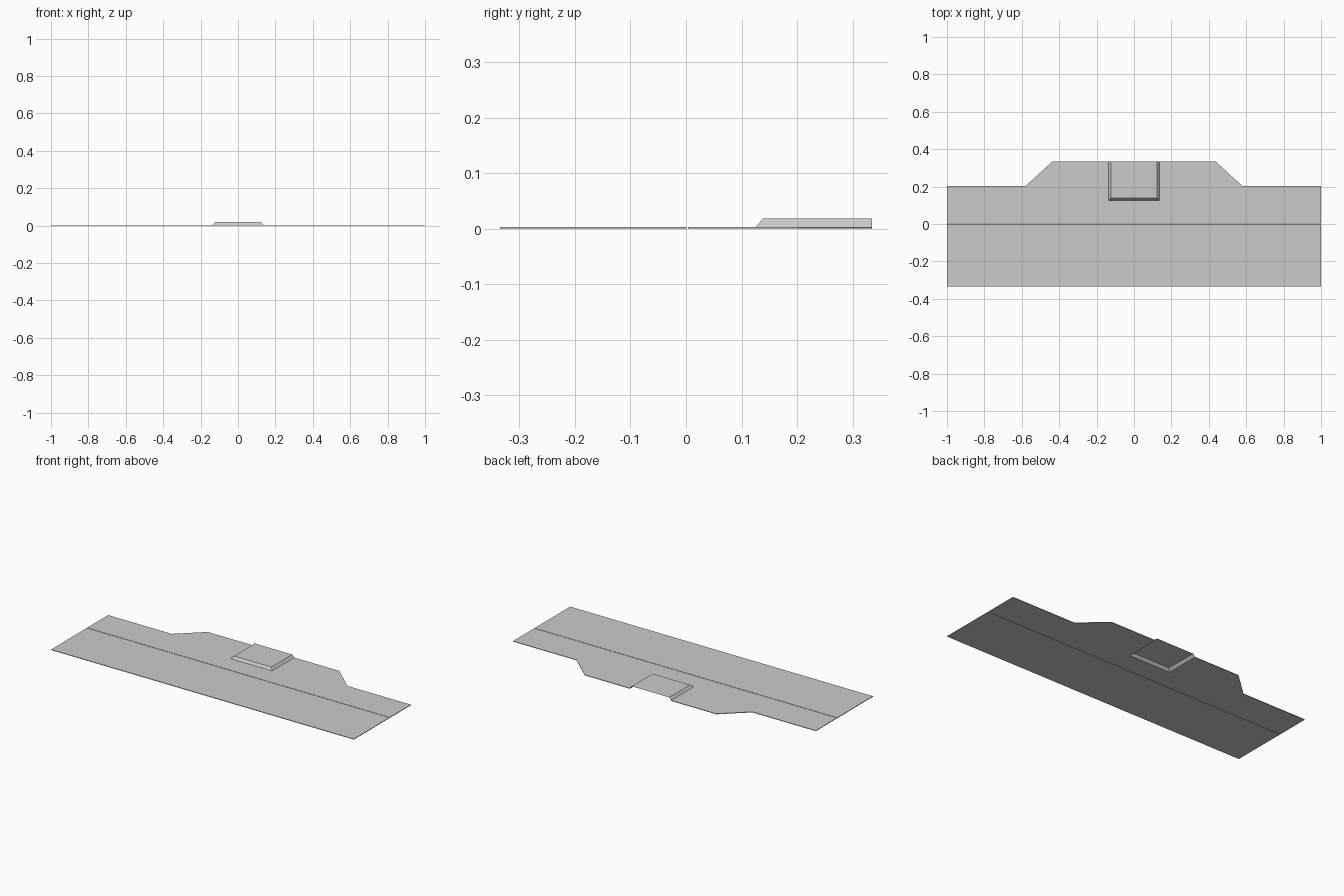
import bpy
import bmesh

if "Cube" in bpy.data.objects:
    bpy.data.objects.remove(bpy.data.objects["Cube"])

THICK = 0.0035   # thickness of the flat plates
TOP = 0.018      # height of the raised cover


def plate(name, outline):
    """Thin flat slab from a plan outline."""
    bm = bmesh.new()
    face = bm.faces.new([bm.verts.new((x, y, 0)) for x, y in outline])
    ret = bmesh.ops.extrude_face_region(bm, geom=[face])
    moved = [v for v in ret["geom"] if isinstance(v, bmesh.types.BMVert)]
    bmesh.ops.translate(bm, verts=moved, vec=(0, 0, THICK))
    bmesh.ops.recalc_face_normals(bm, faces=bm.faces)
    return finish(name, bm)


def finish(name, bm):
    mesh = bpy.data.meshes.new(name)
    bm.to_mesh(mesh)
    bm.free()
    obj = bpy.data.objects.new(name, mesh)
    bpy.context.collection.objects.link(obj)
    return obj


# Front rectangular plate
plate("front_plate", [(-1, -0.335), (1, -0.335), (1, 0.001), (-1, 0.001)])

# Back plate: trapezoid extension with a notch under the raised cover
half = [(1, 0.004), (1, 0.203), (0.58, 0.203), (0.435, 0.335),
        (0.137, 0.335), (0.137, 0.126)]
plate("back_plate", half + [(-x, y) for x, y in reversed(half)])

# Raised cover: hollow top with sloped front and sides, open underneath and behind
bm = bmesh.new()
low = [bm.verts.new((x, y, THICK)) for x, y in
       [(-0.137, 0.335), (-0.137, 0.126), (0.137, 0.126), (0.137, 0.335)]]
high = [bm.verts.new((x, y, TOP)) for x, y in
        [(-0.124, 0.335), (-0.124, 0.138), (0.124, 0.138), (0.124, 0.335)]]
bm.faces.new(high)
for i in range(3):
    bm.faces.new([low[i], low[i + 1], high[i + 1], high[i]])
finish("raised_cover", bm)
